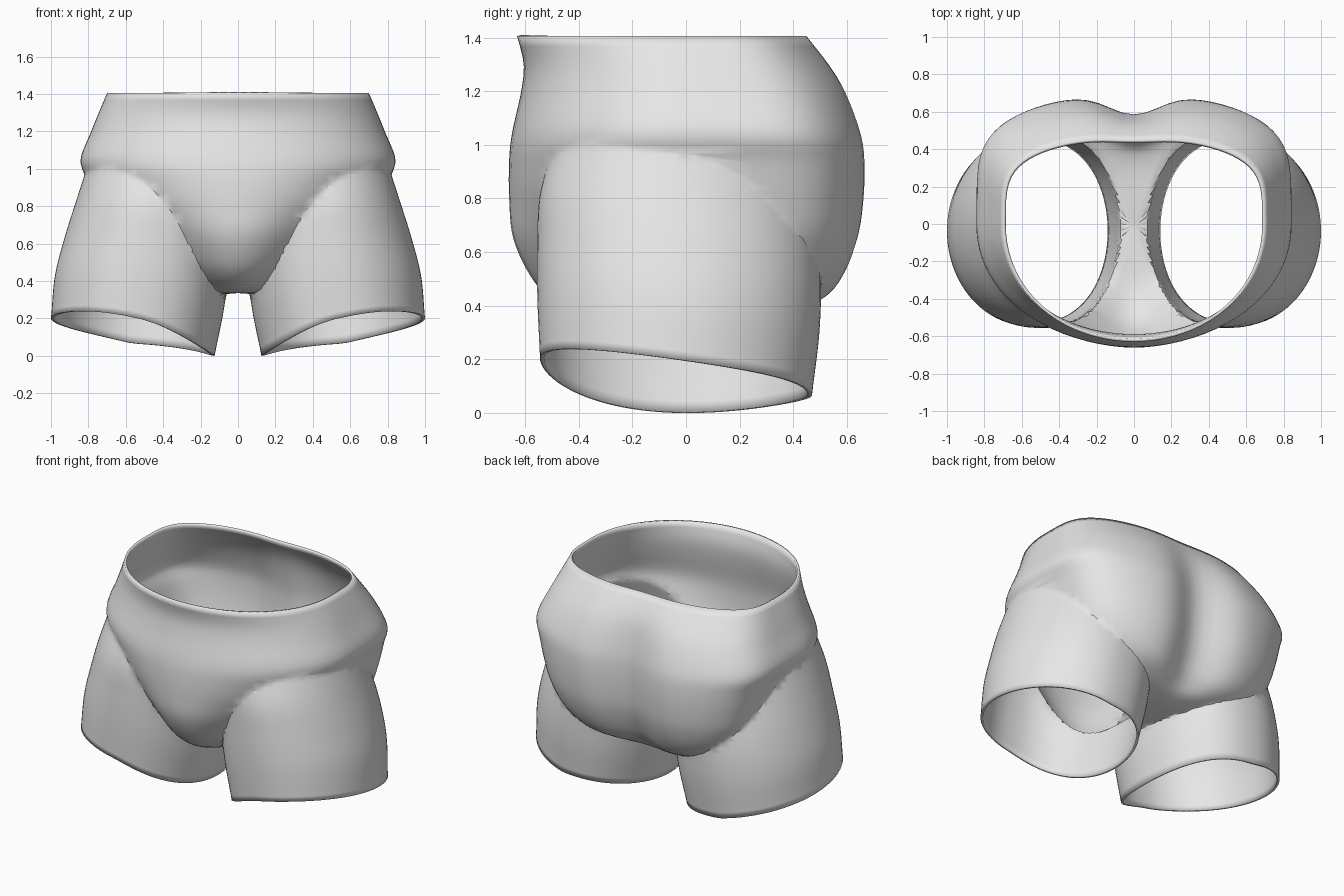
import bpy, bmesh, math
from mathutils import Vector

cube = bpy.data.objects.get("Cube")
if cube:
    bpy.data.objects.remove(cube, do_unlink=True)

SEGMENTS = 80
WALL = 0.016


def sample(keys, t):
    """Smoothly interpolate rows of (position, values...) at position t."""
    i = 0
    while i < len(keys) - 2 and t > keys[i + 1][0]:
        i += 1
    a, b = keys[i], keys[i + 1]
    before, after = keys[max(i - 1, 0)], keys[min(i + 2, len(keys) - 1)]
    span = b[0] - a[0]
    u = (t - a[0]) / span
    out = []
    for k in range(1, len(a)):
        m0 = (b[k] - before[k]) / (b[0] - before[0]) * span
        m1 = (after[k] - a[k]) / (after[0] - a[0]) * span
        out.append((2*u**3 - 3*u**2 + 1) * a[k] + (u**3 - 2*u**2 + u) * m0
                   + (3*u**2 - 2*u**3) * b[k] + (u**3 - u**2) * m1)
    return out


def loft(name, rings):
    """Closed solid through rings, each end fanned to a centre point."""
    bm = bmesh.new()
    loops = [[bm.verts.new(p) for p in ring] for ring in rings]
    for low, high in zip(loops, loops[1:]):
        for i in range(SEGMENTS):
            j = (i + 1) % SEGMENTS
            bm.faces.new((low[i], low[j], high[j], high[i]))
    centres = []
    for loop in (loops[0], loops[-1]):
        centre = sum((v.co for v in loop), Vector()) / SEGMENTS
        hub = bm.verts.new(centre)
        centres.append(centre)
        for i in range(SEGMENTS):
            bm.faces.new((loop[i], loop[(i + 1) % SEGMENTS], hub))
    bmesh.ops.recalc_face_normals(bm, faces=bm.faces)
    mesh = bpy.data.meshes.new(name)
    bm.to_mesh(mesh)
    bm.free()
    obj = bpy.data.objects.new(name, mesh)
    bpy.context.collection.objects.link(obj)
    return obj, centres


# Hips: height, half width, front, back, front power, back power, cleft
HIP = [(0.335, 0.15, 0.28, 0.25, 1.0, 1.0, 0.0),
       (0.36, 0.30, 0.39, 0.42, 2.4, 0.6, 0.1),
       (0.42, 0.50, 0.50, 0.555, 3.8, 0.45, 0.2),
       (0.50, 0.62, 0.575, 0.62, 3.5, 0.4, 0.2),
       (0.65, 0.72, 0.645, 0.675, 2.4, 0.4, 0.18),
       (0.80, 0.77, 0.66, 0.695, 1.4, 0.4, 0.17),
       (0.95, 0.81, 0.66, 0.695, 1.0, 0.4, 0.16),
       (1.04, 0.845, 0.65, 0.68, 0.95, 0.42, 0.15),
       (1.20, 0.785, 0.615, 0.62, 0.95, 0.46, 0.11),
       (1.30, 0.745, 0.605, 0.555, 0.95, 0.5, 0.07),
       (1.405, 0.70, 0.63, 0.465, 0.95, 0.5, 0.04)]


def hip_ring(z):
    w, front, back, kf, kb, cleft = sample(HIP, z)
    ring = []
    for i in range(SEGMENTS):
        a = math.tau * i / SEGMENTS
        x, s = w * math.cos(a), math.sin(a)
        if s < 0:
            y = -front * abs(s) ** kf
        else:
            y = back * s ** kb * (1 - cleft * math.exp(-(x / 0.19) ** 2))
        ring.append((x, y, z))
    return ring


# Legs: fraction of height, inner x, outer x, front y, back y
LEG = [(0.0, 0.125, 1.0, -0.545, 0.47),
       (0.28, 0.07, 0.98, -0.555, 0.50),
       (0.53, 0.05, 0.93, -0.555, 0.50),
       (0.77, 0.05, 0.87, -0.545, 0.46),
       (1.0, 0.08, 0.81, -0.49, 0.38)]


def leg_ring(t, side):
    inner, outer, front, back = sample(LEG, t)
    ring = []
    for i in range(SEGMENTS):
        a = math.tau * (i + 0.37) / SEGMENTS
        c, s = math.cos(a), math.sin(a)
        # Rounder outside, flatter between the legs
        bulge = c if c > 0 else -abs(c) ** 0.8
        x = (inner + outer) / 2 + (outer - inner) / 2 * bulge
        y = (front + back) / 2 + (back - front) / 2 * s
        hem = 0.1 + 0.1 * c - 0.07 * s * (1 + 0.8 * min(c, 0)) + 0.035 * s * s
        ring.append((side * x, y, hem + (1.0 - hem) * t))
    return ring


STEPS = 36
low, high = HIP[0][0], HIP[-1][0]
shorts, hubs = loft("shorts", [hip_ring(low + (high - low) * (i / STEPS) ** 1.3)
                               for i in range(STEPS + 1)])
openings = [hubs[1]]

# Join both legs to the hips
for side, label in ((1, "left_leg"), (-1, "right_leg")):
    leg, hubs = loft(label, [leg_ring(i / 24, side) for i in range(25)])
    openings.append(hubs[0])
    join = shorts.modifiers.new(label, 'BOOLEAN')
    join.operation = 'UNION'
    join.solver = 'EXACT'
    join.object = leg
    bpy.context.view_layer.update()
    joined = bpy.data.meshes.new_from_object(
        shorts.evaluated_get(bpy.context.evaluated_depsgraph_get()))
    shorts.modifiers.clear()
    shorts.data = joined
    bpy.data.objects.remove(leg, do_unlink=True)

# Open the waist and both leg holes, and soften the seams slightly
bm = bmesh.new()
bm.from_mesh(shorts.data)
caps = [v for v in bm.verts if any((v.co - c).length < 0.002 for c in openings)]
bmesh.ops.delete(bm, geom=caps, context='VERTS')
bmesh.ops.remove_doubles(bm, verts=bm.verts, dist=0.006)
inside = [v for v in bm.verts if not v.is_boundary]
bmesh.ops.smooth_vert(bm, verts=inside, factor=0.4,
                      use_axis_x=True, use_axis_y=True, use_axis_z=True)
bmesh.ops.recalc_face_normals(bm, faces=bm.faces)
# An open shell must face outward, away from its middle axis
front = min(bm.faces, key=lambda f: f.calc_center_median().y)
if front.normal.y > 0:
    bmesh.ops.reverse_faces(bm, faces=bm.faces)
bm.to_mesh(shorts.data)
bm.free()

# Cloth thickness
cloth = shorts.modifiers.new("cloth_thickness", 'SOLIDIFY')
cloth.thickness = WALL
cloth.offset = -1

# Colour
grey = bpy.data.materials.new("light_grey")
grey.use_nodes = True
colour = (0.8, 0.8, 0.8, 1)
grey.diffuse_color = colour
grey.node_tree.nodes["Principled BSDF"].inputs["Base Color"].default_value = colour
shorts.data.materials.clear()
shorts.data.materials.append(grey)

bpy.ops.object.select_all(action='DESELECT')
shorts.select_set(True)
bpy.context.view_layer.objects.active = shorts
bpy.ops.object.shade_smooth_by_angle(angle=math.radians(40))
